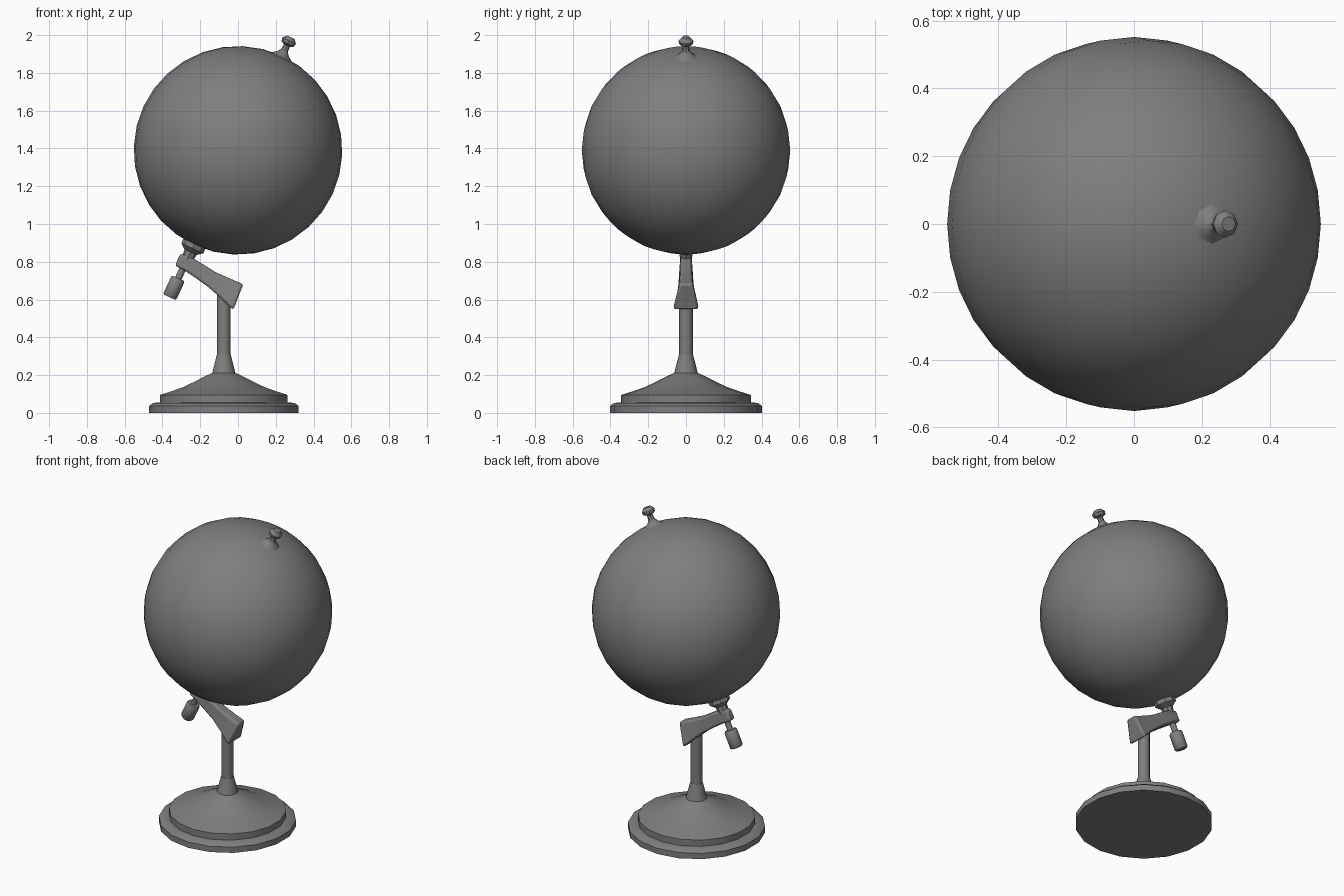
import bpy, bmesh
from math import sin, cos, pi, radians

cube = bpy.data.objects.get("Cube")
if cube:
    bpy.data.objects.remove(cube, do_unlink=True)

GREY = (0.21, 0.21, 0.21, 1.0)
grey = bpy.data.materials.new("dark_grey")
grey.use_nodes = True
grey.diffuse_color = GREY
grey.node_tree.nodes["Principled BSDF"].inputs["Base Color"].default_value = GREY

CENTRE = (0, 0, 1.39)
TILT = radians(25)
STAND_X = -0.075


def finish(bm, name, location, tilt=0, angle=35):
    """Turn a bmesh into a smooth-shaded object with sharp edges kept."""
    bmesh.ops.recalc_face_normals(bm, faces=bm.faces)
    mesh = bpy.data.meshes.new(name)
    bm.to_mesh(mesh)
    bm.free()
    mesh.materials.append(grey)
    ob = bpy.data.objects.new(name, mesh)
    bpy.context.collection.objects.link(ob)
    ob.location = location
    ob.rotation_euler.y = tilt
    bpy.ops.object.select_all(action='DESELECT')
    ob.select_set(True)
    bpy.context.view_layer.objects.active = ob
    bpy.ops.object.shade_smooth_by_angle(angle=radians(angle))
    return ob


def loft(rings):
    """Skin a list of equal-sized point rings and cap both ends."""
    bm = bmesh.new()
    loops = [[bm.verts.new(p) for p in ring] for ring in rings]
    n = len(loops[0])
    for a, b in zip(loops, loops[1:]):
        for i in range(n):
            j = (i + 1) % n
            bm.faces.new((a[i], a[j], b[j], b[i]))
    bm.faces.new(loops[0])
    bm.faces.new(loops[-1])
    return bm


def lathe(name, profile, sides, location, tilt=0, angle=35):
    """Revolve (radius, height) points, first corner pointing along y."""
    turns = [pi / 2 + 2 * pi * i / sides for i in range(sides)]
    rings = [[(r * cos(t), r * sin(t), z) for t in turns] for r, z in profile]
    return finish(loft(rings), name, location, tilt, angle)


# Globe ball, tilted on its axis
bm = bmesh.new()
bmesh.ops.create_uvsphere(bm, u_segments=32, v_segments=16, radius=0.552)
finish(bm, "globe_ball", CENTRE, TILT)

# Flange and finial at the upper pole
lathe("top_finial", [(0.063, 0.52), (0.063, 0.543), (0.032, 0.565), (0.019, 0.585),
                     (0.017, 0.612), (0.036, 0.622), (0.04, 0.64), (0.022, 0.661)],
      8, CENTRE, TILT)

# Flange at the lower pole, shaft through the arm, and the hanging handle
lathe("lower_flange", [(0.064, -0.535), (0.064, -0.572), (0.035, -0.595), (0.03, -0.66)],
      8, CENTRE, TILT)
lathe("axle_shaft", [(0.018, -0.6), (0.018, -0.76)], 8, CENTRE, TILT, 50)
lathe("axle_handle", [(0.034, -0.748), (0.04, -0.756), (0.04, -0.85), (0.034, -0.858)],
      10, CENTRE, TILT, 40)

# Curved arm: top x, z, half width, then bottom x, z, half width per station
stations = [
    (-0.307, 0.842, 0.022, -0.333, 0.778, 0.028),
    (-0.265, 0.836, 0.028, -0.285, 0.755, 0.036),
    (-0.19, 0.79, 0.03, -0.225, 0.715, 0.038),
    (-0.12, 0.746, 0.031, -0.16, 0.668, 0.041),
    (-0.04, 0.71, 0.033, -0.09, 0.607, 0.052),
    (0.028, 0.682, 0.035, -0.025, 0.545, 0.071),
]
rings = [[(tx, -tw, tz), (tx, tw, tz), (bx, bw, bz), (bx, -bw, bz)]
         for tx, tz, tw, bx, bz, bw in stations]
arm = finish(loft(rings), "support_arm", (0, 0, 0))
bevel = arm.modifiers.new("soft_edges", 'BEVEL')
bevel.width = 0.012
bevel.segments = 2
bevel.limit_method = 'ANGLE'
bevel.angle_limit = radians(40)

# Round column and stepped, flared base
lathe("column", [(0.036, 0.3), (0.036, 0.64)], 12, (STAND_X, 0, 0))
lathe("base", [(0.402, 0), (0.402, 0.037), (0.38, 0.053), (0.343, 0.055), (0.343, 0.095),
               (0.28, 0.115), (0.22, 0.136), (0.16, 0.164), (0.105, 0.192),
               (0.062, 0.212), (0.037, 0.31)],
      18, (STAND_X, 0, 0))
